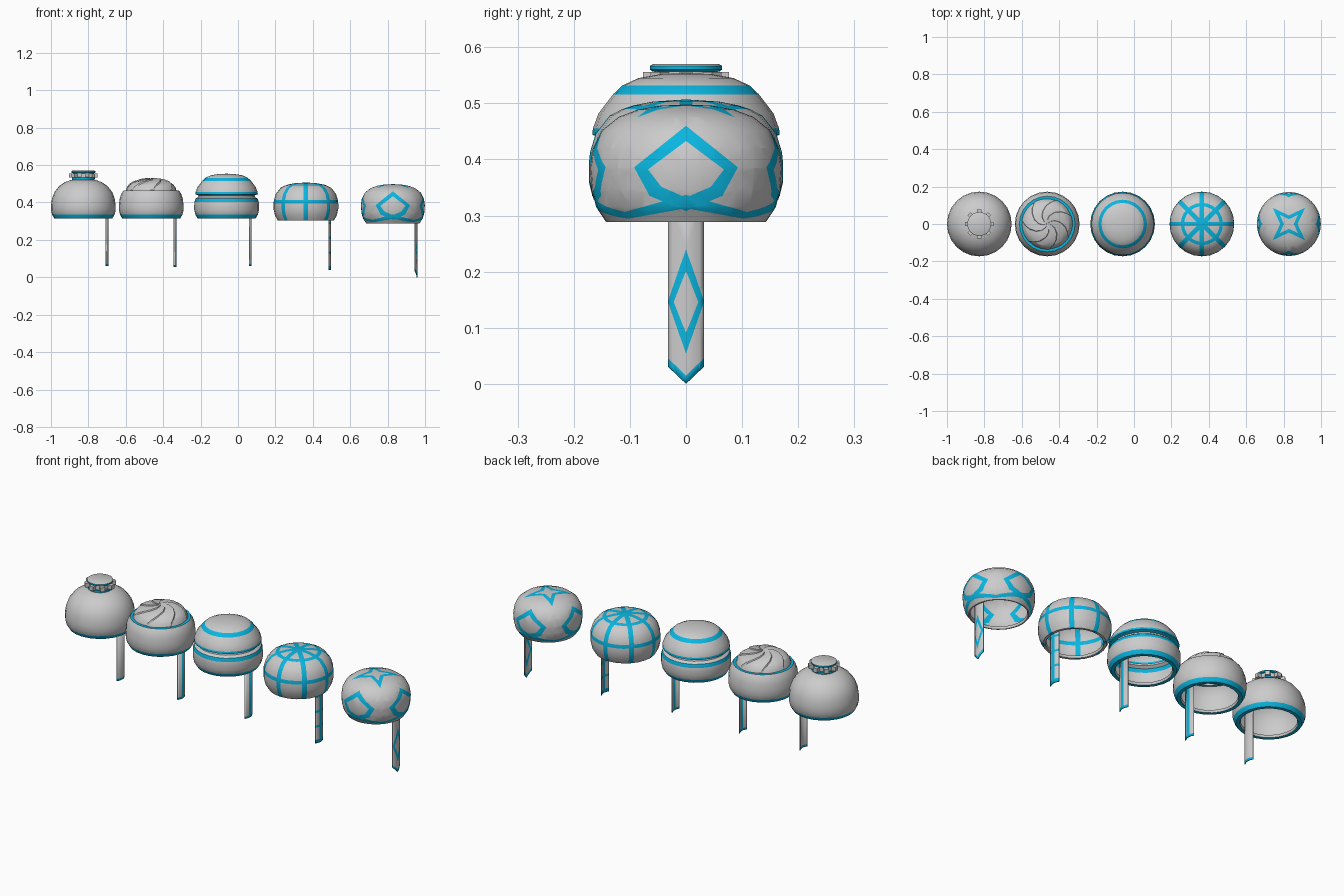
import bpy, bmesh, math
from mathutils import Vector

if "Cube" in bpy.data.objects:
    bpy.data.objects.remove(bpy.data.objects["Cube"])


def material(name, rgb):
    m = bpy.data.materials.new(name)
    m.diffuse_color = (*rgb, 1)
    m.use_nodes = True
    m.node_tree.nodes["Principled BSDF"].inputs["Base Color"].default_value = m.diffuse_color
    return m


MATS = [material("pale_grey", (0.6, 0.6, 0.6)), material("bright_blue", (0.003, 0.47, 0.75))]


def finish(bm, name, cx, rule, solid=0.0, angle=35):
    """Colour the faces by a rule (local centre, normal) and add the object."""
    bm.normal_update()
    for f in bm.faces:
        f.material_index = int(bool(rule(f.calc_center_median(), f.normal)))
    me = bpy.data.meshes.new(name)
    bm.to_mesh(me)
    bm.free()
    for m in MATS:
        me.materials.append(m)
    ob = bpy.data.objects.new(name, me)
    ob.location.x = cx
    bpy.context.collection.objects.link(ob)
    if solid:
        mod = ob.modifiers.new("thickness", 'SOLIDIFY')
        mod.thickness, mod.offset = solid, 0
    bpy.ops.object.select_all(action='DESELECT')
    ob.select_set(True)
    bpy.context.view_layer.objects.active = ob
    bpy.ops.object.shade_smooth_by_angle(angle=math.radians(angle))
    return ob


def lathe(profile, seg=24):
    """Profile runs upward on the outside, so faces point outward."""
    bm = bmesh.new()
    rings = []
    for r, z in profile:
        rings.append([bm.verts.new((r * math.cos(2 * math.pi * i / seg),
                                    r * math.sin(2 * math.pi * i / seg), z)) for i in range(seg)])
    for a, b in zip(rings, rings[1:]):
        for i in range(seg):
            j = (i + 1) % seg
            bm.faces.new((a[i], a[j], b[j], b[i]))
    bmesh.ops.remove_doubles(bm, verts=bm.verts, dist=1e-5)
    return bm


def cut(bm, normal, offset, keep=None, clear=False):
    """Split the kept faces along the plane normal . p = offset."""
    n = Vector(normal)
    faces = [f for f in bm.faces if keep is None or keep(f.calc_center_median())]
    geom = faces + list({e for f in faces for e in f.edges}) + list({v for f in faces for v in f.verts})
    bmesh.ops.bisect_plane(bm, geom=geom, dist=1e-5, plane_co=n * offset / n.length_squared,
                           plane_no=n, clear_outer=clear)


def shell(outer):
    """Open thin cap with a lip turned in under the rim."""
    zb = outer[0][1]
    return [(.133, zb + .012), (.137, zb)] + outer


def is_outer(c, n):
    return n.xy.dot(c.xy) > -.5 * c.xy.length


def rim(c, n):
    return is_outer(c, n) and c.z < 0.335


BASE = [(.155, .315), (.167, .335), (.173, .36), (.173, .385)]

# cap 1: round cap with a studded knob
X = -0.827
finish(lathe(shell(BASE + [(.168, .42), (.155, .455), (.13, .487), (.1, .508), (.065, .521), (0, .525)])),
       "knob_cap", X, rim)
finish(lathe([(.06, .515), (.062, .534), (.056, .535), (.056, .558)]),
       "knob_neck", X, lambda c, n: c.z < .535)
finish(lathe([(0, .557), (.06, .557), (.064, .56), (.064, .567), (.059, .57), (0, .57)]),
       "knob_lid", X, lambda c, n: c.z < .568)
bm = bmesh.new()
for k in range(8):
    a = k * math.pi / 4
    vs = bmesh.ops.create_cube(bm, size=1)["verts"]
    bmesh.ops.scale(bm, vec=(.022, .024, .022), verts=vs)
    bmesh.ops.translate(bm, vec=(.066, 0, .545), verts=vs)
    for v in vs:
        x, y = v.co.x, v.co.y
        v.co.x, v.co.y = x * math.cos(a) - y * math.sin(a), x * math.sin(a) + y * math.cos(a)
finish(bm, "knob_studs", X, lambda c, n: False)

# cap 2: stepped cap with a pinwheel crown
X = -0.464
finish(lathe(shell(BASE + [(.169, .42), (.16, .447), (.149, .463), (.132, .463)])),
       "pinwheel_cap", X,
       lambda c, n: rim(c, n) or (n.z > .9 and c.z > .46))
bm = bmesh.new()
crown = [(.134, .461), (.129, .477), (.117, .494), (.098, .508), (.072, .518), (.045, .524), (.02, .527), (0, .528)]
BLADES, STEP = 7, 2 * math.pi / 7
cols = [((b + t / 5) * STEP + (.05 if t == 0 else 0), .005 * t / 5) for b in range(BLADES) for t in range(6)]
rings = []
for r, z in crown:
    ring = []
    for a, lift in cols:
        t = a - 1.5 * r / .134
        k = 1 + lift * (3 if r > .09 else 0)
        ring.append(bm.verts.new((r * k * math.cos(t), r * k * math.sin(t),
                                  z + lift * min(1, r / .03))))
    rings.append(ring)
for a, b in zip(rings, rings[1:]):
    for i in range(len(cols)):
        j = (i + 1) % len(cols)
        bm.faces.new((a[i], a[j], b[j], b[i]))
bmesh.ops.remove_doubles(bm, verts=bm.verts, dist=1e-5)
finish(bm, "pinwheel_crown", X, lambda c, n: False, angle=20)

# cap 3: split cap with a groove and blue bands
X = -0.061
finish(lathe(shell(BASE + [(.172, .402), (.166, .42), (.152, .430), (.150, .438), (.167, .444), (.166, .455),
                           (.156, .482), (.13, .516), (.113, .532), (.085, .545), (.045, .552), (0, .554)])),
       "grooved_cap", X,
       lambda c, n: rim(c, n) or (is_outer(c, n) and
                                  (.402 < c.z < .42 or .438 < c.z < .455 or .516 < c.z < .532)))

# cap 4: wheel pattern of spokes and rings
X = 0.363
bm = lathe(shell([(.15, .304), (.165, .33), (.173, .365), (.173, .394), (.171, .413), (.161, .446),
                  (.136, .478), (.113, .490), (.095, .496), (.06, .503), (0, .507)]))
SPOKES = [(math.cos(k * math.pi / 4), math.sin(k * math.pi / 4), 0) for k in range(4)]
for s in SPOKES:
    for o in (-.012, .012):
        cut(bm, s, o)


def wheel(c, n):
    if not is_outer(c, n):
        return False
    return (.394 < c.z < .413 or (c.z > .48 and .095 < c.xy.length < .113)
            or any(abs(c.dot(Vector(s))) < .012 for s in SPOKES))


finish(bm, "wheel_cap", X, wheel)

# cap 5: diamonds round the side, a star on top
X = 0.828
bm = lathe(shell([(.143, .289), (.16, .315), (.168, .345), (.171, .385), (.166, .42), (.15, .452),
                  (.12, .476), (.085, .489), (.045, .496), (0, .498)]), seg=40)
# each line is z = z0 + slope * u, with u the sideways distance from the diamond's middle
OUT_TOP, OUT_LOW, OUT_SIDE = (.460, -.80), (.308, .42), (.215, 1.85)
IN_TOP, IN_LOW, IN_SIDE = (.433, -.75), (.332, .44), (.294, 1.3)
STRIP_TOP, STRIP_LOW = (.337, -.28), (.313, -.18)
LINES = (OUT_TOP, OUT_LOW, OUT_SIDE, IN_TOP, IN_LOW, IN_SIDE, STRIP_TOP, STRIP_LOW)
for along, across in ((Vector((1, 0, 0)), Vector((0, 1, 0))), (Vector((0, 1, 0)), Vector((1, 0, 0)))):
    for s in (-1, 1):
        for line in LINES:
            z0, slope = line
            ring = line in (OUT_TOP, OUT_LOW, OUT_SIDE, IN_TOP, IN_LOW, IN_SIDE)

            def keep(c):
                u = c.dot(across) * s
                return (abs(c.dot(along)) >= abs(u) - .001 and u > -.02 and c.z < .465
                        and (not ring or u < .11))
            cut(bm, across * -s * slope + Vector((0, 0, 1)), z0, keep)
for n in ((1, .47, 0), (1, -.47, 0), (.47, 1, 0), (-.47, 1, 0)):
    for o in (-.046, -.026, .026, .046):
        cut(bm, n, o, lambda c: c.z > .474)


def diamonds(c, n):
    if not is_outer(c, n):
        return False
    a, u = max(abs(c.x), abs(c.y)), min(abs(c.x), abs(c.y))
    if c.z > .474:
        return .026 < a - .47 * u < .046

    def at(line):
        return line[0] + line[1] * u
    big = max(at(OUT_LOW), at(OUT_SIDE)) < c.z < at(OUT_TOP)
    small = max(at(IN_LOW), at(IN_SIDE)) < c.z < at(IN_TOP)
    return (big and not small) or at(STRIP_LOW) < c.z < at(STRIP_TOP)


finish(bm, "diamond_cap", X, diamonds)


# hanging straps, one under the right side of each cap
def strap(name, cx, bottom, rule, cuts=(), tip=0.0):
    bm = bmesh.new()
    N = 8
    rows = []
    for z in (bottom, .36):
        rows.append([bm.verts.new((.130 - .010 * t * t, .031 * t, z))
                     for t in (2 * i / N - 1 for i in range(N + 1))])
    for i in range(N):
        bm.faces.new((rows[0][i], rows[0][i + 1], rows[1][i + 1], rows[1][i]))
    for n, o in cuts:
        cut(bm, n, o)
    if tip:
        for s in (-1, 1):
            cut(bm, (0, s * tip, -1), -bottom, clear=True)
    finish(bm, name, cx + .002, rule, solid=.005)


def level(z):
    return ((0, 0, 1), z)


STRIPE = [((0, 1, 0), -.009), ((0, 1, 0), .009)]
strap("knob_strap", -.827, .06, lambda c, n: c.z < .072, [level(.072)])
strap("pinwheel_strap", -.464, .055, lambda c, n: c.z < .067 or abs(c.y) < .009, [level(.067)] + STRIPE)
strap("grooved_strap", -.061, .06, lambda c, n: c.z < .072 or abs(c.y) < .009, [level(.072)] + STRIPE)

RUNGS = [(.04, .06), (.125, .137), (.205, .217), (.285, .297)]
strap("wheel_strap", .363, .04,
      lambda c, n: abs(c.y) < .009 or any(a < c.z < b for a, b in RUNGS),
      [level(z) for r in RUNGS for z in r] + STRIPE)

D_OUT, D_IN = .093 / .031, .055 / .021
dcuts = [((0, s * k, 1), z) for s in (-1, 1)
         for k, z in ((D_OUT, .054), (D_OUT, .240), (D_IN, .091), (D_IN, .201), (1, .015), (-1, .015))]
strap("diamond_strap", .825, 0,
      lambda c, n: c.z < .015 + abs(c.y) or
      (abs(c.z - .147) + D_OUT * abs(c.y) < .093 and abs(c.z - .146) + D_IN * abs(c.y) > .055),
      dcuts, tip=1.0)
